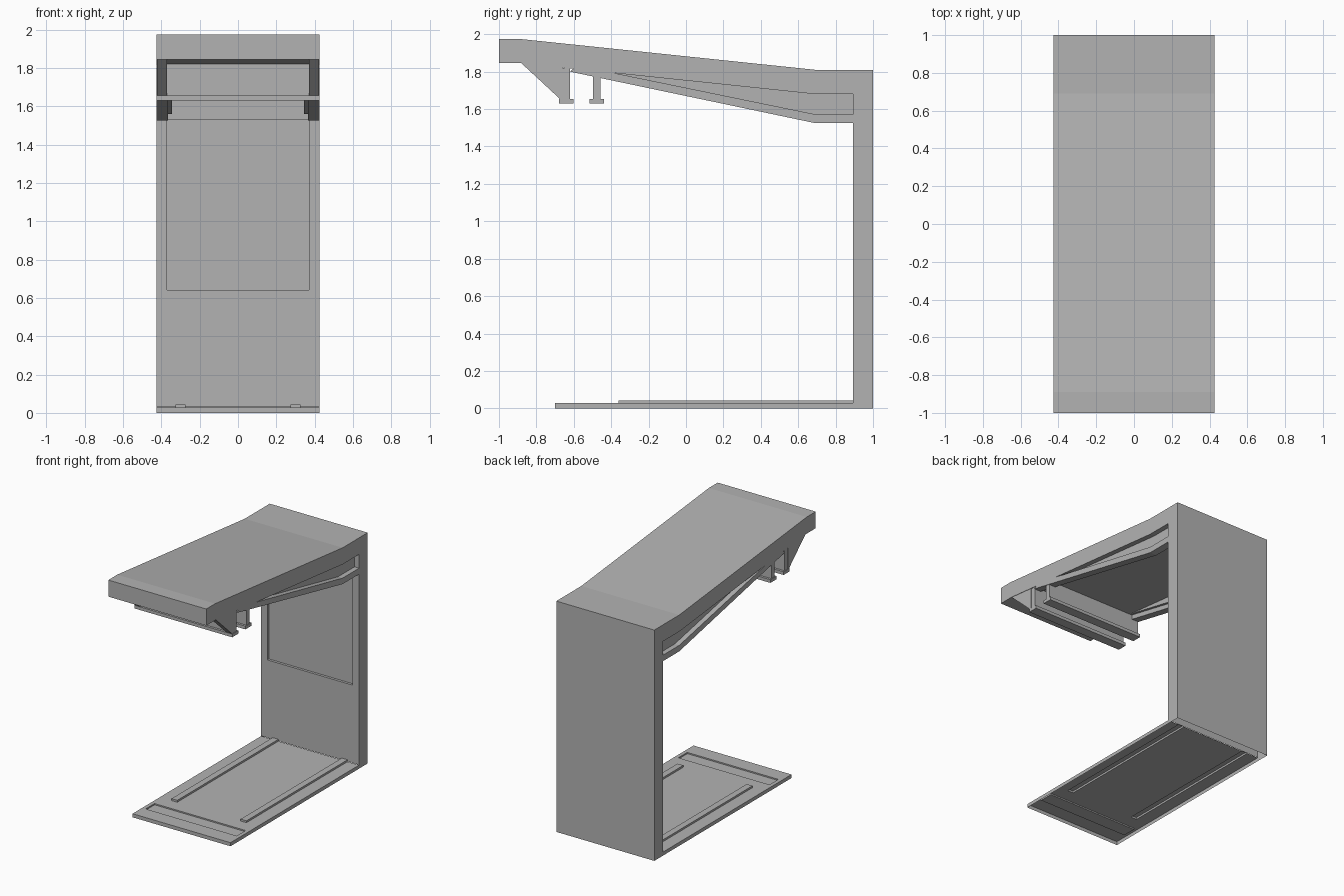
import bpy

if "Cube" in bpy.data.objects:
    bpy.data.objects.remove(bpy.data.objects["Cube"])

grey = bpy.data.materials.new("mid grey")
grey.diffuse_color = (0.45, 0.45, 0.45, 1)
grey.use_nodes = True
grey.node_tree.nodes["Principled BSDF"].inputs["Base Color"].default_value = grey.diffuse_color
W = 0.425  # half width of the whole shelter


def make(name, verts, faces):
    mesh = bpy.data.meshes.new(name)
    mesh.from_pydata(verts, [], faces)
    mesh.materials.append(grey)
    obj = bpy.data.objects.new(name, mesh)
    bpy.context.collection.objects.link(obj)
    return obj


def prism(name, profile, x0, x1, skip=()):
    """Extrude a (y, z) outline along x; skip lists outline edges left open."""
    n = len(profile)
    verts = [(x, y, z) for x in (x0, x1) for y, z in profile]
    faces = [tuple(range(n)), tuple(range(2 * n - 1, n - 1, -1))]
    for i in range(n):
        if i not in skip:
            j = (i + 1) % n
            faces.append((j, i, i + n, j + n))
    return make(name, verts, faces)


def box(name, x0, x1, y0, y1, z0, z1):
    return prism(name, [(y0, z0), (y0, z1), (y1, z1), (y1, z0)], x0, x1)


def relief(name, us, vs, height, place):
    """Stepped surface: one flat cell per grid square, joined by upright steps."""
    verts, faces = [], []

    def quad(*pts):
        k = len(verts)
        verts.extend(place(*p) for p in pts)
        faces.append((k, k + 1, k + 2, k + 3))

    h = [[height((a + b) / 2, (c + d) / 2) for c, d in zip(vs, vs[1:])]
         for a, b in zip(us, us[1:])]
    for i, (a, b) in enumerate(zip(us, us[1:])):
        for j, (c, d) in enumerate(zip(vs, vs[1:])):
            t = h[i][j]
            quad((a, c, t), (b, c, t), (b, d, t), (a, d, t))
            if i and h[i - 1][j] != t:
                s = h[i - 1][j]
                quad((a, c, s), (a, c, t), (a, d, t), (a, d, s))
            if j and h[i][j - 1] != t:
                s = h[i][j - 1]
                quad((b, c, s), (b, c, t), (a, c, t), (a, c, s))
    return make(name, verts, faces)


# Canopy and back wall: one folded shell, open underneath and at the wall front
prism("canopy_and_wall",
      [(1, 0), (1, 1.81), (0.69, 1.81), (-0.89, 1.975), (-1, 1.975),
       (-1, 1.845), (-0.88, 1.845), (0.69, 1.68), (0.893, 1.68), (0.893, 0)],
      -W, W, skip=(8, 9))

# Wall front with a sunken panel
relief("wall_front", [-W, -0.37, 0.37, W], [0.03, 0.64, 1.53, 1.68],
       lambda x, z: 0.02 if abs(x) < 0.37 and 0.64 < z < 1.53 else 0,
       lambda x, z, d: (x, 0.893 + d, z))


# Floor: thin top with two raised rails and a sunken cross strip
def floor_height(x, y):
    if 0.275 < abs(x) < 0.325 and y > -0.36:
        return 0.043
    if abs(x) < 0.395 and -0.58 < y < -0.47:
        return 0.018
    return 0.028


relief("floor", [-W, -0.395, -0.325, -0.275, 0.275, 0.325, 0.395, W],
       [-0.7, -0.58, -0.47, -0.36, 0.893], floor_height,
       lambda x, y, z: (x, y, z))

# Floor rim
make("floor_rim",
     [(x, y, z) for z in (0, 0.028)
      for x, y in ((-W, 0.893), (-W, -0.7), (W, -0.7), (W, 0.893))],
     [(0, 1, 5, 4), (1, 2, 6, 5), (2, 3, 7, 6)])

for side, s in (("left", -1), ("right", 1)):
    def span(a, b):
        return sorted((s * a, s * b))

    # Sloping side beam: wide lower flange and set-back web
    prism(f"{side}_beam_flange",
          [(-0.62, 1.80), (-0.60, 1.818), (-0.42, 1.80), (0.69, 1.572),
           (0.893, 1.572), (0.893, 1.525), (0.69, 1.525)], *span(0.365, W))
    prism(f"{side}_beam_web",
          [(-0.45, 1.80), (0.69, 1.682), (0.893, 1.682), (0.893, 1.56),
           (0.69, 1.56)], *span(0.345, 0.385))
    # Triangular bracket under the front lip
    prism(f"{side}_bracket",
          [(-0.88, 1.845), (-0.66, 1.823), (-0.66, 1.655), (-0.675, 1.655)],
          *span(0.37, W - 0.003))

# Two cross beams with bottom flanges
for name, y, top in (("front", -0.64, 1.82), ("rear", -0.477, 1.80)):
    box(f"{name}_cross_web", -0.42, 0.42, y - 0.02, y + 0.02, 1.65, top)
    box(f"{name}_cross_flange", -W, W, y - 0.038, y + 0.038, 1.63, 1.655)
